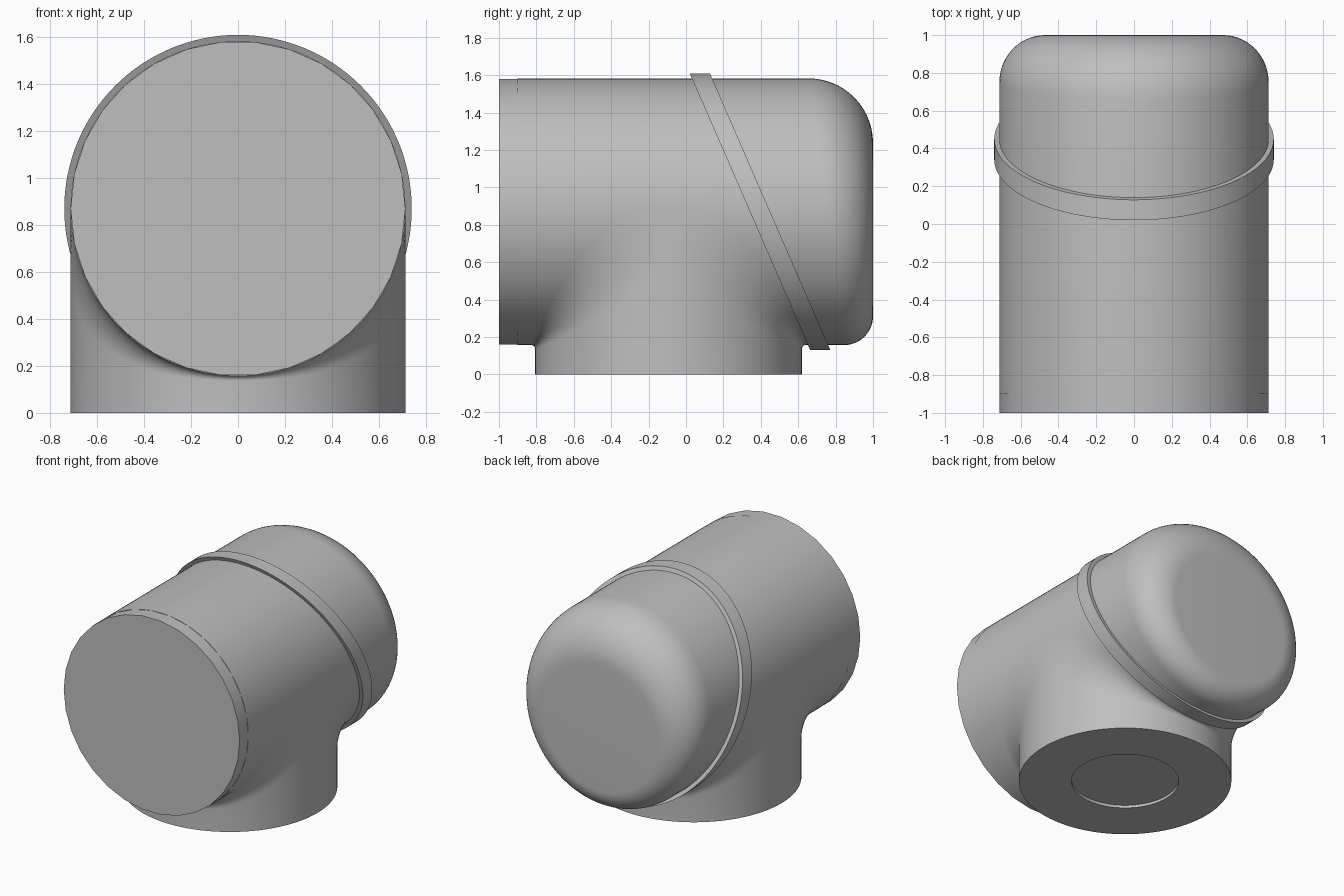
import bpy, bmesh
from math import sin, cos, pi, sqrt, radians

if "Cube" in bpy.data.objects:
    bpy.data.objects.remove(bpy.data.objects["Cube"], do_unlink=True)

N = 128            # sides of the smooth barrels
R = 0.713          # shared pipe radius
AXIS_Z = 0.87      # height of the horizontal axis
STEM_Y = -0.093    # centre of the vertical stem

grey = bpy.data.materials.new("plain grey")
grey.use_nodes = True
grey.diffuse_color = (0.52, 0.52, 0.52, 1)
grey.node_tree.nodes["Principled BSDF"].inputs["Base Color"].default_value = (0.52, 0.52, 0.52, 1)


def ring(bm, n, point):
    """Closed ring of vertices from a function of the angle."""
    return [bm.verts.new(point(2 * pi * i / n)) for i in range(n)]


def bridge(bm, a, b, closed=True):
    n = len(a)
    for i in range(n if closed else n - 1):
        j = (i + 1) % n
        bm.faces.new((a[i], a[j], b[j], b[i]))


def finish(bm, name):
    bmesh.ops.remove_doubles(bm, verts=bm.verts, dist=1e-5)
    bmesh.ops.recalc_face_normals(bm, faces=bm.faces)
    mesh = bpy.data.meshes.new(name)
    bm.to_mesh(mesh)
    bm.free()
    mesh.materials.append(grey)
    obj = bpy.data.objects.new(name, mesh)
    bpy.context.collection.objects.link(obj)
    bpy.ops.object.select_all(action='DESELECT')
    obj.select_set(True)
    bpy.context.view_layer.objects.active = obj
    bpy.ops.object.shade_smooth_by_angle(angle=radians(30))
    return obj


def lengthwise(radius, y):
    """Point function for a ring around the horizontal axis; y may vary with angle."""
    return lambda a: (radius(a) * cos(a), y(a), AXIS_Z + radius(a) * sin(a))


# Main barrel, its rear rounding larger at the top than at the bottom
def rounding(a):
    return 0.25 + 0.095 * sin(a)


bm = bmesh.new()
rings = [ring(bm, N, lengthwise(lambda a: R, lambda a: -0.9))]
STEPS = 14
for k in range(STEPS + 1):
    t = pi / 2 * k / STEPS
    rings.append(ring(bm, N, lengthwise(
        lambda a: R - rounding(a) * (1 - cos(t)),
        lambda a: 1 - rounding(a) * (1 - sin(t)))))
for a, b in zip(rings, rings[1:]):
    bridge(bm, a, b)
bm.faces.new(rings[0])
bm.faces.new(rings[-1])
finish(bm, "main_barrel")

# Front end cap with fewer sides
bm = bmesh.new()
ends = [ring(bm, 30, lengthwise(lambda a: R, lambda a, y=y: y)) for y in (-1, -0.9)]
bridge(bm, *ends)
for end in ends:
    bm.faces.new(end)
finish(bm, "front_cap")

# Slanted band around the barrel
bm = bmesh.new()
loops = []
for radius, offset in ((0.74, 0.342), (0.74, 0.45), (0.70, 0.45), (0.70, 0.342)):
    loops.append(ring(bm, N, lengthwise(
        lambda a: radius, lambda a: offset - 0.435 * radius * sin(a))))
for i in range(4):
    bridge(bm, loops[i], loops[(i + 1) % 4])
finish(bm, "slanted_band")

# Vertical stem, flaring into the barrel with a fillet that widens at the sides
bm = bmesh.new()
ARC = 12
halves = []
for side in (1, -1):
    columns = []
    for i in range(N // 2 + 1):
        a = pi * i / (N // 2)
        x, y = R * cos(a), STEM_Y + side * R * sin(a)
        meet = AXIS_Z - R * sin(a)
        f = 0.02 + 0.23 * cos(a) ** 2
        column = [bm.verts.new((x, y, 0))]
        for k in range(ARC + 1):
            t = pi / 2 * k / ARC
            column.append(bm.verts.new((x, y + side * f * (1 - cos(t)), meet - f * (1 - sin(t)))))
        columns.append(column)
    for a, b in zip(columns, columns[1:]):
        bridge(bm, a, b, closed=False)
    halves.append(columns)
# Flat webs between the two flares on the left and right
for i in (0, -1):
    p, q = halves[0][i], halves[1][i]
    bridge(bm, p[1:], q[1:], closed=False)


# Underside with a shallow round recess
def level(radius, z):
    return ring(bm, N, lambda a: (radius * cos(a), STEM_Y + radius * sin(a), z))


rim, mouth, floor = level(R, 0), level(0.36, 0), level(0.36, 0.02)
bridge(bm, rim, mouth)
bridge(bm, mouth, floor)
bm.faces.new(floor)
finish(bm, "vertical_stem")
